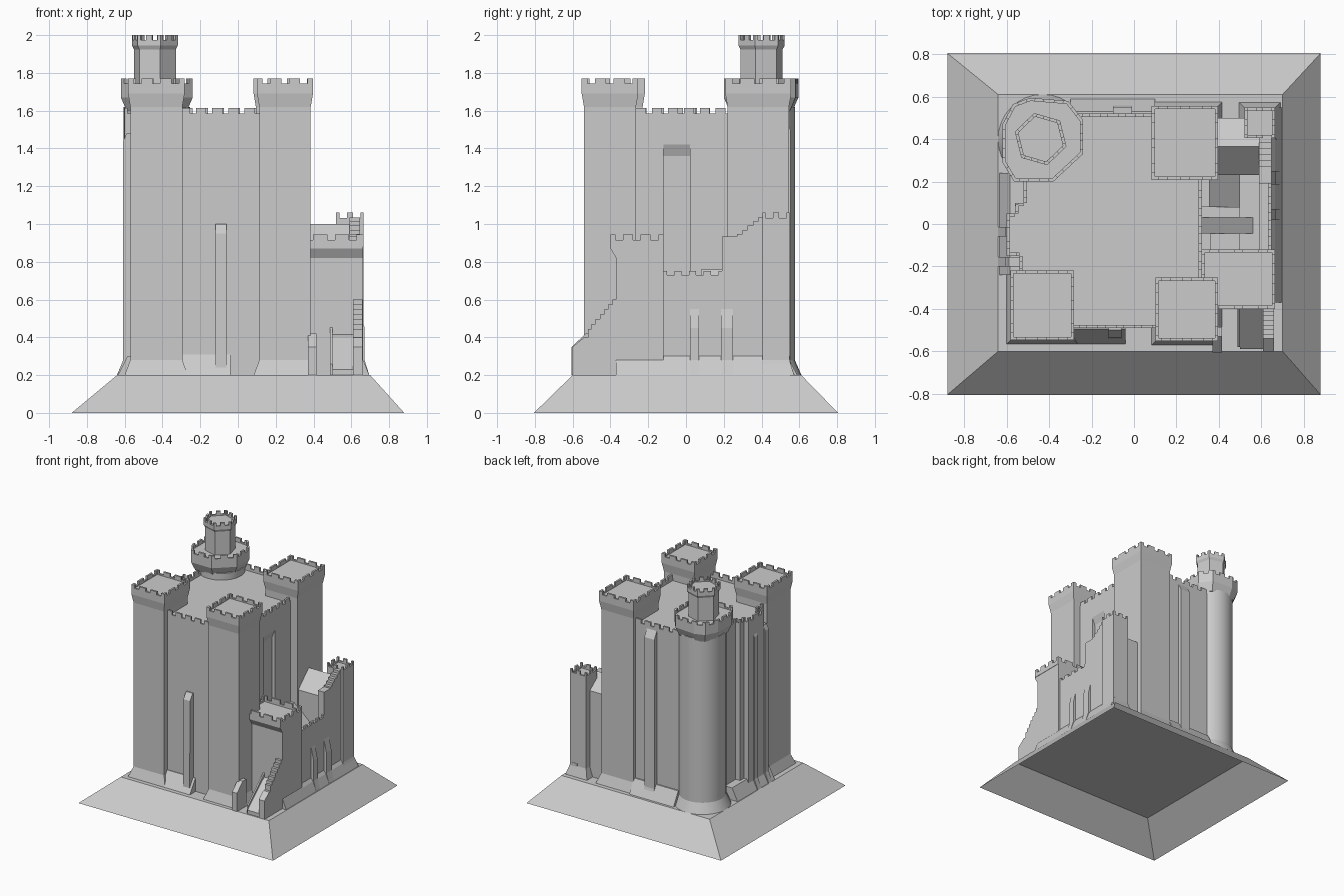
import bpy, bmesh, math
from mathutils import Vector

cube = bpy.data.objects.get("Cube")
if cube:
    bpy.data.objects.remove(cube, do_unlink=True)

STONE = (0.6, 0.6, 0.6, 1)
stone = bpy.data.materials.new("grey_stone")
stone.use_nodes = True
stone.diffuse_color = STONE
stone.node_tree.nodes["Principled BSDF"].inputs["Base Color"].default_value = STONE


def finish(name, bm, recalc=True):
    if recalc:
        bmesh.ops.recalc_face_normals(bm, faces=bm.faces)
    mesh = bpy.data.meshes.new(name)
    bm.to_mesh(mesh)
    bm.free()
    mesh.materials.append(stone)
    obj = bpy.data.objects.new(name, mesh)
    bpy.context.collection.objects.link(obj)
    return obj


def skin(bm, rings, bottom=True):
    """Solid through matching rings of points, optionally open below."""
    loops = [[bm.verts.new(p) for p in ring] for ring in rings]
    n = len(loops[0])
    for low, high in zip(loops, loops[1:]):
        for i in range(n):
            j = (i + 1) % n
            bm.faces.new((low[i], low[j], high[j], high[i]))
    if bottom:
        bm.faces.new(loops[0][::-1])
    bm.faces.new(loops[-1])


def loft(name, rings, bottom=True):
    bm = bmesh.new()
    skin(bm, rings, bottom)
    return finish(name, bm, recalc=bottom)


def rect(x0, x1, y0, y1):
    return [(x0, y0), (x1, y0), (x1, y1), (x0, y1)]


def ngon(cx, cy, r, sides, turn=0):
    angles = [math.radians(turn) + math.tau * i / sides for i in range(sides)]
    return [(cx + r * math.cos(a), cy + r * math.sin(a)) for a in angles]


def grow(outline, d):
    """Offset a counter-clockwise outline outwards with mitred corners."""
    pts = [Vector(p) for p in outline]
    out = []
    for i, p in enumerate(pts):
        a = (p - pts[i - 1]).normalized()
        b = (pts[(i + 1) % len(pts)] - p).normalized()
        na, nb = Vector((a.y, -a.x)), Vector((b.y, -b.x))
        out.append(p + (na + nb) * d / (1 + na.dot(nb)))
    return out


def shaft(name, outline, levels):
    """Upright solid; levels are (height, outward growth)."""
    return loft(name, [[(p[0], p[1], z) for p in grow(outline, d)] for z, d in levels])


def box(name, x0, x1, y0, y1, z0, z1):
    return shaft(name, rect(x0, x1, y0, y1), [(z0, 0), (z1, 0)])


def side_profile(name, x0, x1, yz):
    """Profile in y and z, extruded along x."""
    return loft(name, [[(x, y, z) for y, z in yz] for x in (x0, x1)])


def front_profile(name, y0, y1, xz):
    """Profile in x and z, extruded along y."""
    return loft(name, [[(x, y, z) for x, z in xz] for y in (y0, y1)])


def parapet(name, path, z0, sill, top, closed=True, thick=0.015, pitch=0.1, gap=0.04):
    """Low wall with merlons just inside each edge of a path."""
    bm = bmesh.new()
    pts = [Vector(p) for p in path]
    ends = pts[1:] + pts[:1] if closed else pts[1:]
    for a, b in zip(pts, ends):
        length = (b - a).length
        along = (b - a) / length
        inward = Vector((-along.y, along.x)) * thick

        def bar(s, e, low, high):
            foot = [a + along * s, a + along * e, a + along * e + inward, a + along * s + inward]
            skin(bm, [[(p.x, p.y, z) for p in foot] for z in (low, high)])

        bar(0, length, z0, sill)
        n = max(1, round(length / pitch))
        step = length / n
        for i in range(n + 1):
            bar(max(0, (i - 0.5) * step + gap / 2),
                min(length, (i + 0.5) * step - gap / 2), sill, top)
    return finish(name, bm)


# Sloping mound, hollow underneath
loft("mound", [[(x, y, 0) for x, y in rect(-0.88, 0.88, -0.805, 0.805)],
               [(x, y, 0.2) for x, y in rect(-0.64, 0.7, -0.6, 0.61)]], bottom=False)

# Main keep with a stepped west wall and a tall recess in the east wall
keep = [(-0.54, -0.49), (0.32, -0.49), (0.32, 0.52), (-0.52, 0.52), (-0.52, 0.1),
        (-0.56, 0.1), (-0.56, 0.05), (-0.6, 0.05), (-0.6, -0.15), (-0.54, -0.15)]
keep_body = shaft("keep_body", keep, [(0.2, 0), (1.565, 0)])
cutter = front_profile("recess_cutter", -0.12, 0.02,
                       [(0.295, 0.4), (0.4, 0.4), (0.4, 1.42), (0.32, 1.42), (0.295, 1.36)])
cutter.hide_render = True
recess = keep_body.modifiers.new("recess", 'BOOLEAN')
recess.operation, recess.solver, recess.object = 'DIFFERENCE', 'EXACT', cutter
bpy.context.view_layer.objects.active = keep_body
bpy.ops.object.modifier_apply(modifier=recess.name)
bpy.data.objects.remove(cutter, do_unlink=True)
parapet("keep_parapet", keep, 1.55, 1.585, 1.615, pitch=0.085, gap=0.032)

# Three square corner towers
towers = {"front_right_tower": rect(-0.57, -0.295, -0.535, -0.23),
          "front_left_tower": rect(0.113, 0.385, -0.54, -0.265),
          "back_left_tower": rect(0.095, 0.385, 0.22, 0.545)}
for name, plan in towers.items():
    shaft(name, plan, [(0.2, 0.03), (0.28, 0), (1.62, 0), (1.69, 0.012), (1.735, 0.012)])
    parapet(name + "_parapet", grow(plan, 0.012), 1.72, 1.745, 1.77)

# Rounded corner tower with a many-sided crown
round_tower = shaft("round_tower", ngon(-0.43, 0.4, 0.176, 32),
                    [(0.2, 0.035), (0.28, 0), (1.62, 0)])
bpy.context.view_layer.objects.active = round_tower
round_tower.select_set(True)
bpy.ops.object.shade_smooth_by_angle(angle=math.radians(20))
crown = [(-0.24, 0.33), (-0.24, 0.49), (-0.31, 0.58), (-0.49, 0.595), (-0.57, 0.565),
         (-0.62, 0.47), (-0.62, 0.29), (-0.565, 0.2), (-0.38, 0.2)]
shaft("round_tower_crown", crown, [(1.6, -0.03), (1.67, 0), (1.735, 0)])
parapet("round_tower_parapet", crown, 1.72, 1.745, 1.77)

# Six-sided stair turret on the round tower
hexagon = ngon(-0.44, 0.4, 0.115, 6, -16)
shaft("stair_turret", hexagon, [(1.72, 0), (1.925, 0), (1.945, 0.01), (1.965, 0.01)])
parapet("stair_turret_parapet", grow(hexagon, 0.01), 1.96, 1.975, 2.0, pitch=0.07, gap=0.03)

# Buttresses and sloping plinths on the keep
side_profile("front_buttress", -0.12, -0.06,
             [(-0.54, 0.2), (-0.48, 0.2), (-0.48, 1.0), (-0.5, 1.0), (-0.535, 0.95)])
side_profile("front_plinth", -0.3, -0.04, [(-0.565, 0.2), (-0.48, 0.2), (-0.48, 0.31), (-0.495, 0.31)])
side_profile("back_buttress", -0.1, -0.01,
             [(0.5, 0.2), (0.575, 0.2), (0.552, 0.28), (0.552, 1.5), (0.52, 1.56), (0.5, 1.56)])
side_profile("back_plinth", -0.3, 0.1, [(0.5, 0.2), (0.59, 0.2), (0.53, 0.31), (0.5, 0.31)])
for i, y in enumerate((-0.2, -0.06)):
    front_profile(f"west_buttress_{i + 1}", y, y + 0.045,
                  [(-0.53, 0.2), (-0.64, 0.2), (-0.608, 0.28), (-0.608, 1.44), (-0.59, 1.48), (-0.53, 1.48)])
front_profile("west_plinth", -0.24, 0.24, [(-0.5, 0.2), (-0.635, 0.2), (-0.585, 0.3), (-0.5, 0.3)])

# Gatehouse with an overhanging front
side_profile("gatehouse", 0.3, 0.662,
             [(-0.37, 0.2), (-0.12, 0.2), (-0.12, 0.9), (-0.4, 0.9), (-0.4, 0.87), (-0.37, 0.82)])
parapet("gatehouse_parapet", rect(0.32, 0.665, -0.4, -0.12), 0.88, 0.915, 0.945)

# Outer curtain wall rising in steps, with piers and a sloping foot
profile = [(-0.13, 0.2), (0.54, 0.2), (0.54, 1.0), (0.41, 1.0)]
y, z = 0.41, 1.035
for i in range(5):
    profile += [(y, z), (y - 0.028, z)]
    y, z = y - 0.028, z - 0.022
profile += [(0.27, 0.935), (0.19, 0.935), (0.19, 0.71), (-0.13, 0.71)]
side_profile("curtain_wall", 0.59, 0.647, profile)
for i, (y0, y1) in enumerate(((0.02, 0.07), (0.185, 0.25))):
    front_profile(f"curtain_pier_{i + 1}", y0, y1,
                  [(0.6, 0.2), (0.695, 0.2), (0.67, 0.28), (0.67, 0.45), (0.645, 0.56), (0.6, 0.56)])
parapet("curtain_parapet", [(0.647, -0.12), (0.647, 0.19)], 0.7, 0.73, 0.752, closed=False, pitch=0.085)
front_profile("curtain_foot", -0.37, 0.55,
              [(0.6, 0.2), (0.695, 0.2), (0.665, 0.275), (0.647, 0.3), (0.6, 0.3)])

# Inner court with lean-to blocks sloping towards the outer wall
box("court_floor", 0.3, 0.61, -0.13, 0.24, 0.2, 0.5)
box("court_landing", 0.36, 0.5, -0.12, -0.045, 0.48, 0.64)
front_profile("court_lean_to", 0.08, 0.24, [(0.3, 0.48), (0.5, 0.48), (0.5, 0.62), (0.355, 0.76), (0.3, 0.76)])
front_profile("court_stair", -0.045, 0.03, [(0.3, 0.48), (0.56, 0.48), (0.56, 0.5), (0.32, 0.7), (0.3, 0.7)])
box("court_step", 0.3, 0.5, 0.03, 0.08, 0.48, 0.7)

# Hall with a pitched roof, and its corner turret
side_profile("hall", 0.3, 0.61, [(0.23, 0.2), (0.5, 0.2), (0.5, 0.9), (0.365, 1.0), (0.23, 0.87)])
corner = rect(0.52, 0.665, 0.405, 0.548)
shaft("hall_turret", corner, [(0.2, 0.025), (0.28, 0), (1.02, 0)])
parapet("hall_turret_parapet", corner, 1.0, 1.033, 1.06, pitch=0.075)

# Entrance stair, its stepped side wall and end pier
steps = [(-0.36, 0.2), (-0.36, 0.6)]
for i in range(6):
    steps += [(-0.39 - 0.022 * i, 0.6 - 0.026 * i), (-0.39 - 0.022 * i, 0.574 - 0.026 * i)]
steps += [(-0.52, 0.444), (-0.52, 0.4), (-0.54, 0.4), (-0.6, 0.35), (-0.6, 0.2)]
side_profile("stair_wall", 0.608, 0.66, steps)
side_profile("entrance_ramp", 0.5, 0.61, [(-0.59, 0.2), (-0.36, 0.2), (-0.36, 0.42), (-0.4, 0.4), (-0.59, 0.23)])
side_profile("ramp_rail", 0.488, 0.5, [(-0.58, 0.2), (-0.36, 0.2), (-0.36, 0.46), (-0.58, 0.26)])
side_profile("end_pier", 0.37, 0.415,
             [(-0.605, 0.2), (-0.485, 0.2), (-0.485, 0.42), (-0.53, 0.42), (-0.605, 0.35)])
